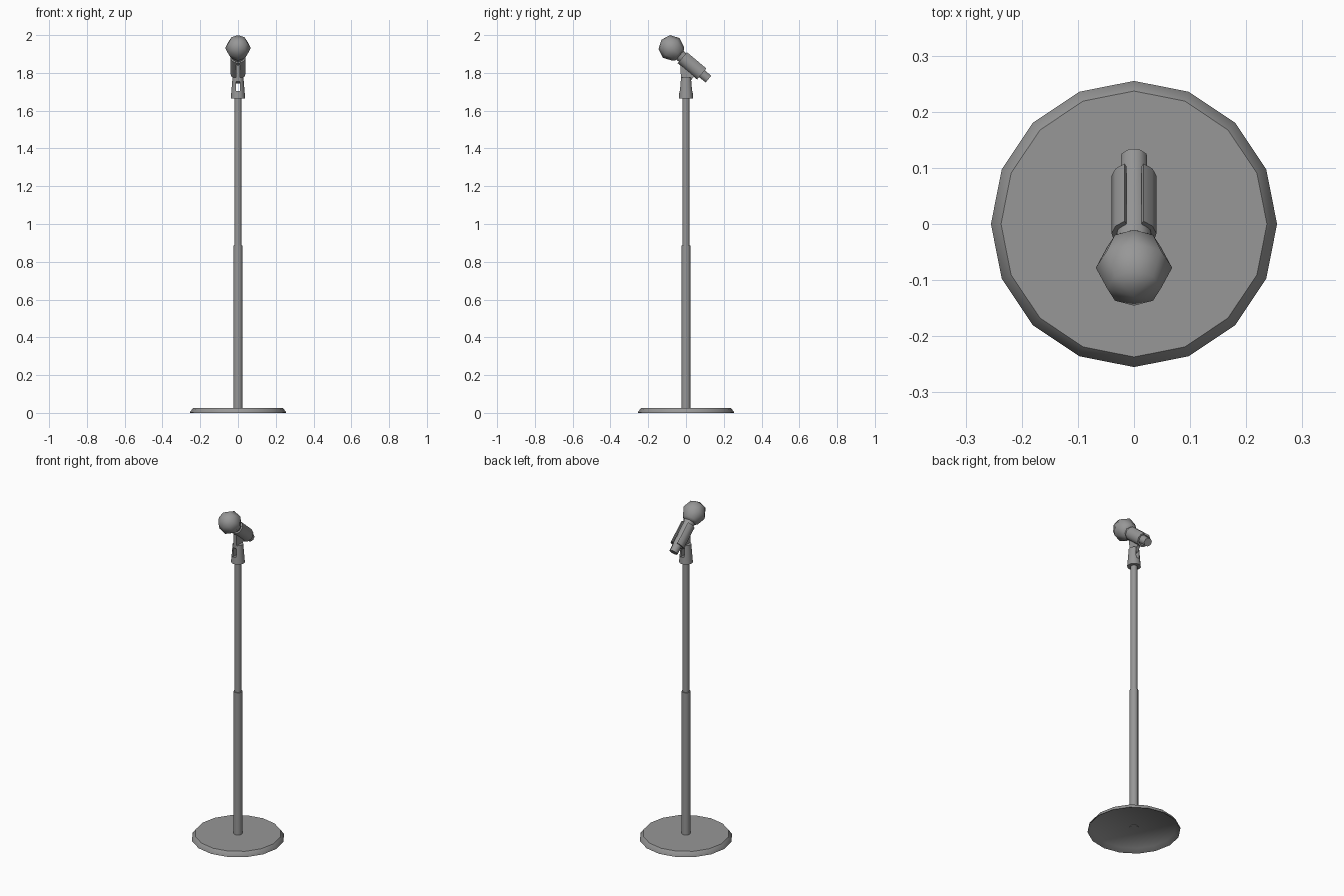
import bpy, bmesh
from math import sin, cos, pi, radians
from mathutils import Matrix, Vector

if "Cube" in bpy.data.objects:
    bpy.data.objects.remove(bpy.data.objects["Cube"])

grey = bpy.data.materials.new("dark_grey")
grey.diffuse_color = (0.31, 0.31, 0.31, 1)
grey.use_nodes = True
grey.node_tree.nodes["Principled BSDF"].inputs["Base Color"].default_value = grey.diffuse_color


def finish(name, bm, matrix, smooth):
    bm.transform(matrix)
    mesh = bpy.data.meshes.new(name)
    bm.to_mesh(mesh)
    bm.free()
    mesh.materials.append(grey)
    ob = bpy.data.objects.new(name, mesh)
    bpy.context.collection.objects.link(ob)
    if smooth:
        bpy.ops.object.select_all(action='DESELECT')
        bpy.context.view_layer.objects.active = ob
        ob.select_set(True)
        bpy.ops.object.shade_smooth_by_angle(angle=radians(smooth))
    return ob


def lathe(name, profile, sides, matrix=Matrix.Identity(4), smooth=50):
    """Revolve (radius, z) points around local z; open ends are capped."""
    bm = bmesh.new()
    rings = []
    for r, z in profile:
        if r == 0:
            rings.append([bm.verts.new((0, 0, z))] * sides)
        else:
            rings.append([bm.verts.new((r * cos(2 * pi * i / sides), r * sin(2 * pi * i / sides), z))
                          for i in range(sides)])
    for a, b in zip(rings, rings[1:]):
        for i in range(sides):
            j = (i + 1) % sides
            bm.faces.new(list(dict.fromkeys((a[i], a[j], b[j], b[i]))))
    for ring in (rings[0], rings[-1]):
        if ring[0] is not ring[1]:
            bm.faces.new(ring)
    bmesh.ops.recalc_face_normals(bm, faces=bm.faces)
    return finish(name, bm, matrix, smooth)


def prism(name, outline, direction, matrix=Matrix.Identity(4), smooth=0):
    """Extrude a closed planar outline along a direction."""
    bm = bmesh.new()
    face = bm.faces.new([bm.verts.new(p) for p in outline])
    new = bmesh.ops.extrude_face_region(bm, geom=[face], use_keep_orig=True)
    verts = [v for v in new['geom'] if isinstance(v, bmesh.types.BMVert)]
    bmesh.ops.translate(bm, verts=verts, vec=Vector(direction))
    bmesh.ops.recalc_face_normals(bm, faces=bm.faces)
    return finish(name, bm, matrix, smooth)


# Base plate, hollow underneath, and telescopic pole
lathe("base", [(0, 0.021), (0.232, 0.021), (0.25, 0), (0.255, 0),
               (0.255, 0.004), (0.237, 0.027), (0, 0.027)], 16)
lathe("lower_pole", [(0.0245, 0.018), (0.0245, 0.885)], 10)
lathe("upper_pole", [(0.019, 0.87), (0.019, 1.69)], 10)

# Forked socket with a slot through it
socket = lathe("clip_socket", [(0.038, 1.665), (0.029, 1.775)], 12)
cutter = prism("slot_cutter", [(x, -0.1, z) for x, z in
                               ((-0.01, 1.705), (0.01, 1.705), (0.01, 1.9), (-0.01, 1.9))], (0, 0.2, 0))
cutter.hide_render = True
cutter.hide_set(True)
cut = socket.modifiers.new("slot", 'BOOLEAN')
cut.operation = 'DIFFERENCE'
cut.solver = 'EXACT'
cut.object = cutter

# Tang joining the socket to the clip
tang = [(-0.026, 1.755), (-0.03, 1.845), (0.0, 1.835), (0.05, 1.785), (0.035, 1.772), (0.02, 1.752), (0.0, 1.745)]
prism("clip_tang", [(-0.01, y, z) for y, z in tang], (0.02, 0, 0))

# Microphone axis: starts at the head centre, runs back and down
tilt = Matrix.Translation((0, -0.078, 1.932)) @ Matrix.Rotation(radians(-130), 4, 'X')

# C-shaped clip, open at the top
angles = [radians(-65 + 310 * i / 10) for i in range(11)]
section = [(0.040 * cos(a), 0.040 * sin(a), 0.078) for a in angles]
section += [(0.031 * cos(a), 0.031 * sin(a), 0.078) for a in reversed(angles)]
prism("microphone_clip", section, (0, 0, 0.134), tilt, 50)

# Microphone body and faceted head
lathe("microphone_body", [(0.035, 0.04), (0.031, 0.09), (0.026, 0.21), (0.0245, 0.257)], 8,
      tilt @ Matrix.Rotation(radians(22.5), 4, 'Z'))
lathe("microphone_head", [(0, -0.068), (0.048, -0.048), (0.068, 0), (0.048, 0.048), (0.034, 0.06)], 8, tilt)
